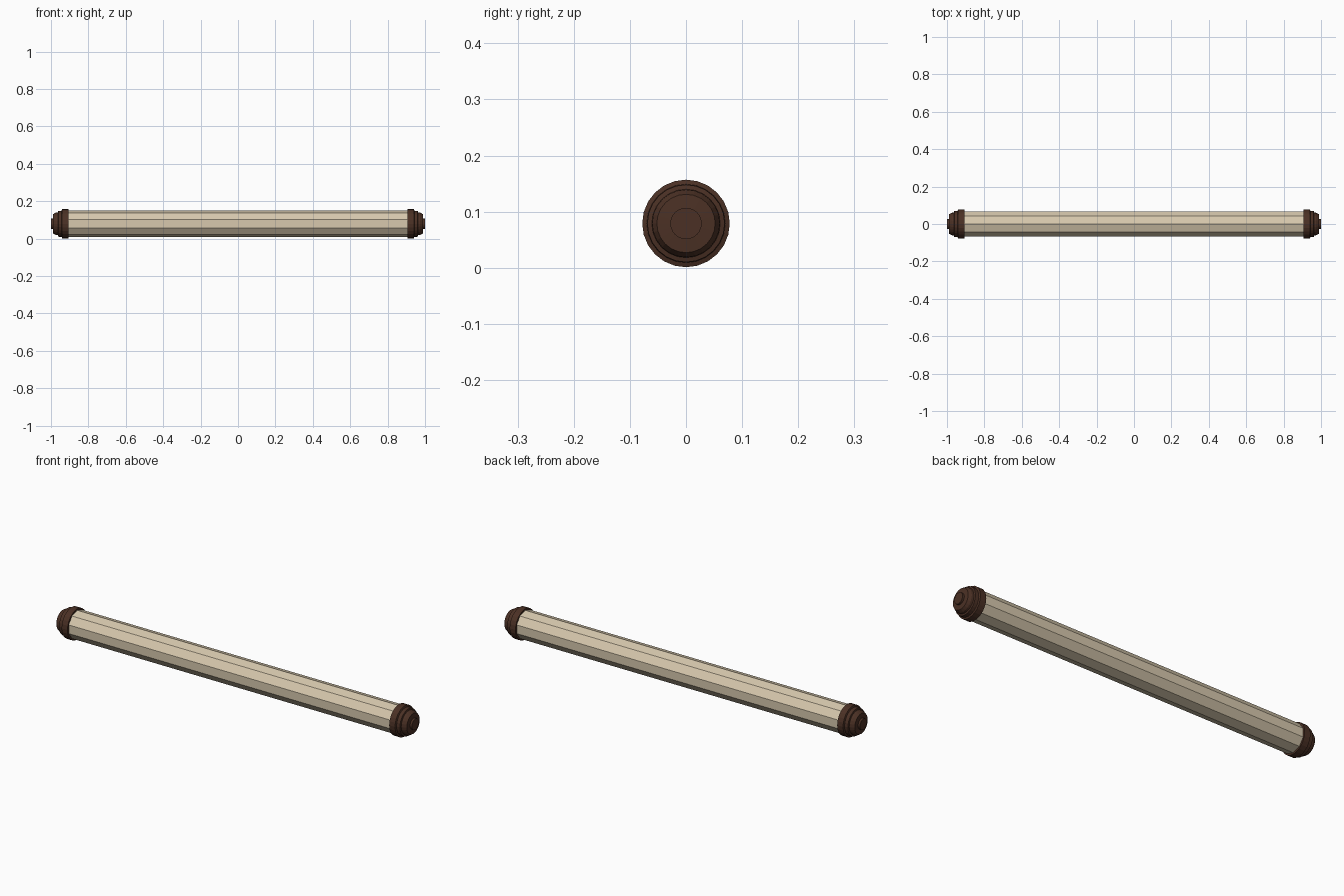
import bpy
from math import sin, cos, pi

if "Cube" in bpy.data.objects:
    bpy.data.objects.remove(bpy.data.objects["Cube"])

CENTRE_Z = 0.079


def material(name, colour):
    m = bpy.data.materials.new(name)
    m.diffuse_color = colour
    m.use_nodes = True
    m.node_tree.nodes["Principled BSDF"].inputs["Base Color"].default_value = m.diffuse_color
    return m


def lathe_x(name, profile, sides, mat):
    """Revolve (x, radius) points around the scroll's long axis."""
    verts, faces = [], []
    for x, r in profile:
        for i in range(sides):
            a = 2 * pi * i / sides
            verts.append((x, r * sin(a), CENTRE_Z + r * cos(a)))
    for k in range(len(profile) - 1):
        for i in range(sides):
            j = (i + 1) % sides
            faces.append((k * sides + i, (k + 1) * sides + i,
                          (k + 1) * sides + j, k * sides + j))
    last = (len(profile) - 1) * sides
    faces.append(tuple(range(sides)))
    faces.append(tuple(last + i for i in reversed(range(sides))))
    mesh = bpy.data.meshes.new(name)
    mesh.from_pydata(verts, [], faces)
    # Consistent outward normals for both mirrored directions
    if profile[0][0] < profile[-1][0]:
        mesh.flip_normals()
    mesh.materials.append(mat)
    obj = bpy.data.objects.new(name, mesh)
    bpy.context.collection.objects.link(obj)
    return obj


parchment = material("parchment", (0.68, 0.58, 0.42, 1))
dark_wood = material("dark_wood", (0.07, 0.03, 0.018, 1))

# Ten-sided rolled parchment
lathe_x("rolled_parchment", [(-0.915, 0.071), (0.915, 0.071)], 10, parchment)

# Stepped turned end caps
cap = [(0.907, 0.078), (0.94, 0.078), (0.943, 0.070), (0.961, 0.069),
       (0.963, 0.061), (0.974, 0.060), (0.988, 0.052), (0.99, 0.028),
       (1.0, 0.028)]
for side, sign in (("right", 1), ("left", -1)):
    lathe_x(side + "_end_cap", [(sign * x, r) for x, r in cap], 24, dark_wood)
